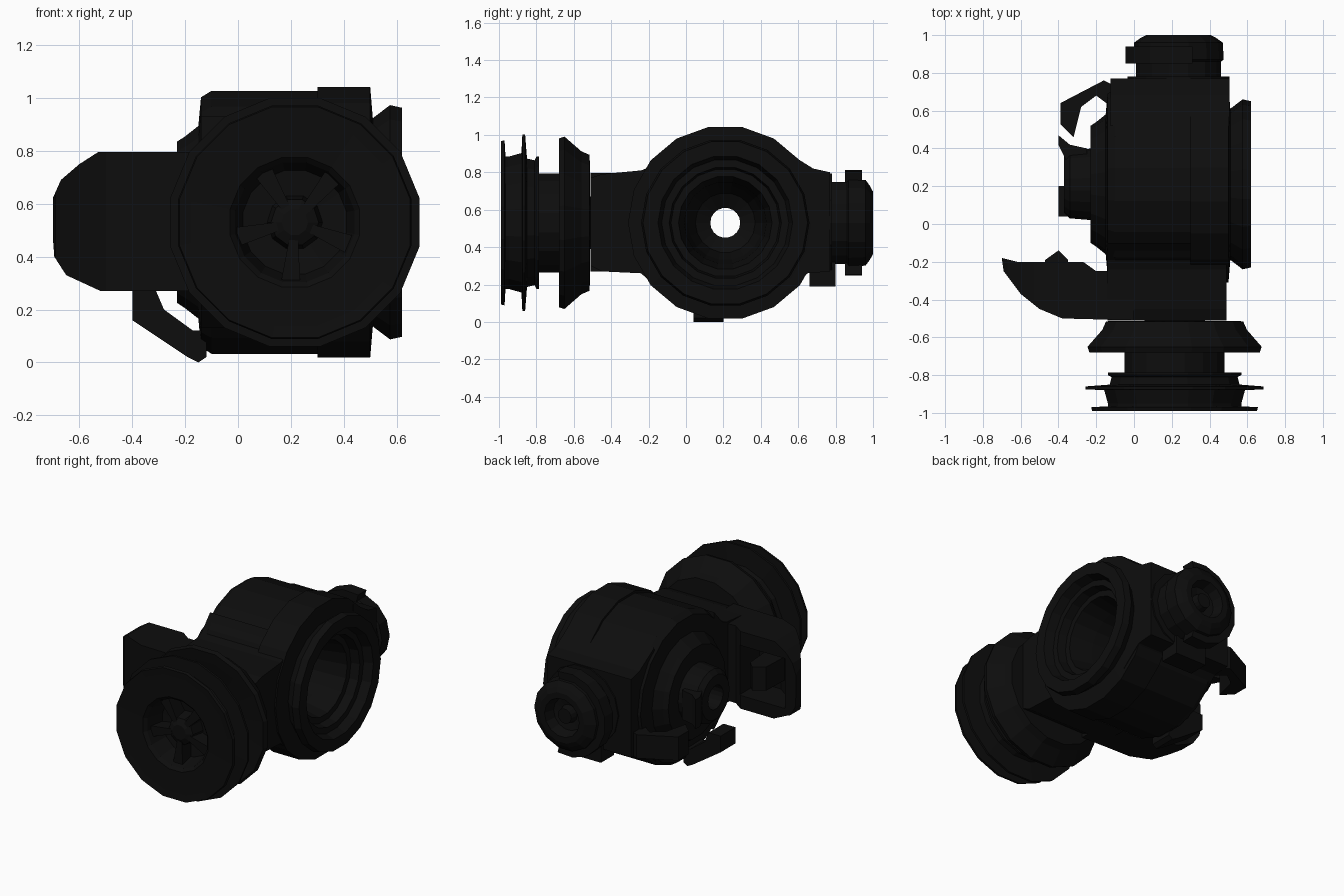
import bpy, bmesh, math
from mathutils import Vector

if "Cube" in bpy.data.objects:
    bpy.data.objects.remove(bpy.data.objects["Cube"])

black = bpy.data.materials.new("near_black")
black.diffuse_color = (0.004, 0.004, 0.004, 1)
black.use_nodes = True
black.node_tree.nodes["Principled BSDF"].inputs["Base Color"].default_value = black.diffuse_color


def finish(bm, name):
    bmesh.ops.recalc_face_normals(bm, faces=bm.faces)
    me = bpy.data.meshes.new(name)
    bm.to_mesh(me)
    bm.free()
    ob = bpy.data.objects.new(name, me)
    bpy.context.collection.objects.link(ob)
    me.materials.append(black)
    return ob


def lathe(name, profile, axis, centre, sides, closed=True, start=0.0, sweep=360.0):
    """Closed (position, radius) outline turned about the x or y axis."""
    bm = bmesh.new()
    full = sweep >= 360
    n = sides if full else sides + 1
    rings = []
    for i in range(n):
        a = math.radians(start + sweep * i / sides)
        ring = []
        for t, r in profile:
            c, s = r * math.cos(a), r * math.sin(a)
            p = (t, centre[0] + c, centre[1] + s) if axis == 'X' else (centre[0] + c, t, centre[1] + s)
            ring.append(bm.verts.new(p))
        rings.append(ring)
    m = len(profile)
    for i in range(n if full else n - 1):
        a, b = rings[i], rings[(i + 1) % n]
        for j in range(m if closed else m - 1):
            k = (j + 1) % m
            bm.faces.new((a[j], a[k], b[k], b[j]))
    if not full:
        bm.faces.new(rings[0])
        bm.faces.new(rings[-1])
    bmesh.ops.remove_doubles(bm, verts=bm.verts, dist=1e-5)
    return finish(bm, name)


def prism(name, pts, plane, lo, hi):
    """Polygon in plane XY, XZ or YZ extruded along the remaining axis."""
    bm = bmesh.new()
    put = {'XY': lambda a, b, t: (a, b, t), 'XZ': lambda a, b, t: (a, t, b),
           'YZ': lambda a, b, t: (t, a, b)}[plane]
    f = bm.faces.new([bm.verts.new(put(a, b, lo)) for a, b in pts])
    ext = bmesh.ops.extrude_face_region(bm, geom=[f])
    move = Vector(put(0, 0, hi - lo))
    bmesh.ops.translate(bm, vec=move, verts=[v for v in ext['geom'] if isinstance(v, bmesh.types.BMVert)])
    return finish(bm, name)


def boolean(ob, cutter, op):
    m = ob.modifiers.new(op.lower(), 'BOOLEAN')
    m.operation, m.object, m.solver = op, cutter, 'EXACT'
    bpy.context.view_layer.objects.active = ob
    bpy.ops.object.modifier_apply(modifier=m.name)
    bpy.data.objects.remove(cutter)


# main drum, lying along x, with stepped recess, side ring, hub and through hole
lathe("main_drum", [(-.15, .37), (-.14, .48), (-.10, .505), (.30, .505), (.30, .52), (.50, .52),
                    (.51, .40), (.575, .45), (.62, .44), (.62, .36), (.56, .34), (.56, .30),
                    (.50, .29), (.50, .25), (.34, .22), (.10, .20), (-.05, .16), (-.10, .08),
                    (-.37, .08), (-.37, .15), (-.34, .18), (-.22, .19), (-.23, .31), (-.20, .33)],
      'X', (.21, .53), 18)

# front and rear body blocks joined to the drum
prism("front_body_block", [(-.51, .30), (-.45, .27), (-.24, .26), (-.10, .13), (-.10, .93),
                           (-.19, .83), (-.24, .81), (-.45, .79), (-.51, .77)], 'YZ', -.14, .49)
prism("rear_body_block", [(.50, .14), (.65, .26), (.77, .27), (.77, .80), (.68, .82), (.52, .92)],
      'YZ', -.125, .505)
prism("rear_lower_tab", [(.66, .19), (.80, .19), (.80, .32), (.66, .32)], 'YZ', .08, .32)

# curved side guard, hollowed from behind
guard = prism("side_guard", [(-.70, -.18), (-.69, -.25), (-.60, -.37), (-.50, -.45), (-.38, -.50),
                             (.0, -.51), (.0, -.25), (-.20, -.25), (-.27, -.20), (-.62, -.20)],
              'XY', .2, .9)
boolean(guard, prism("outline_cutter", [(-.71, .60), (-.67, .69), (-.60, .75), (-.53, .795), (.1, .795),
                                        (.1, .27), (-.52, .27), (-.65, .33), (-.695, .40)],
                     'XZ', -.8, .1), 'INTERSECT')
boolean(guard, prism("recess_cutter", [(-.64, -.1), (-.56, -.32), (-.42, -.42), (-.26, -.42), (-.26, -.1)],
                     'XY', .36, .70), 'DIFFERENCE')
prism("guard_peg", [(-.48, -.44), (-.47, -.19), (-.40, -.14), (-.35, -.19), (-.33, -.44)], 'XY', .45, .61)

# front wheel: rear cone, narrow neck, thin flanges and recessed face
lathe("front_wheel", [(-.51, 0), (-.515, .37), (-.56, .39), (-.65, .47), (-.68, .46), (-.665, .38),
                      (-.64, .27), (-.785, .27), (-.785, .36), (-.80, .36), (-.81, .34), (-.85, .35),
                      (-.86, .48), (-.875, .48), (-.88, .38), (-.95, .36), (-.965, .36),
                      (-.97, .45), (-.99, .445), (-.985, .40), (-.98, .25), (-.96, .23),
                      (-.84, .20), (-.82, 0)],
      'Y', (.215, .53), 16, closed=False, start=11.25)
lathe("wheel_hub", [(-.80, 0), (-.80, .11), (-.92, .09), (-.94, .05), (-.94, 0)],
      'Y', (.215, .53), 10, closed=False)

# blades inside the wheel recess
for i in range(5):
    a = math.radians(50 + 72 * i)
    pts = []
    for r, d in ((.07, -.25), (.225, -.16), (.225, .16), (.07, .25)):
        pts.append((.215 + r * math.cos(a + d), .53 + r * math.sin(a + d)))
    prism("wheel_blade_%d" % (i + 1), pts, 'XZ', -.93, -.82)

# rear nozzle with hollow end and a partial collar
lathe("rear_nozzle", [(.70, 0), (.70, .27), (.78, .27), (.78, .225), (.86, .225), (.87, .24),
                      (.96, .235), (.985, .20), (1.0, .17), (1.0, .13), (.93, .11), (.92, .06),
                      (.97, .05), (.97, 0)], 'Y', (.235, .53), 14, closed=False)
lathe("nozzle_collar", [(.85, .20), (.85, .285), (.94, .285), (.94, .20)], 'Y', (.235, .53), 9,
      start=75, sweep=210)

# hooked claws on the left side
prism("lower_claw", [(-.15, 0), (-.19, .02), (-.40, .16), (-.40, .27), (-.31, .27), (-.28, .20),
                     (-.17, .12), (-.12, .12), (-.12, .02)], 'XZ', .04, .20)
prism("rear_claw", [(-.12, .74), (-.16, .76), (-.39, .64), (-.39, .53), (-.32, .46), (-.31, .50),
                    (-.28, .62), (-.20, .68), (-.12, .62)], 'XY', .27, .43)
prism("hub_lug", [(-.40, .47), (-.40, .42), (-.36, .34), (-.25, .34), (-.25, .40), (-.34, .42)],
      'XY', .42, .62)
